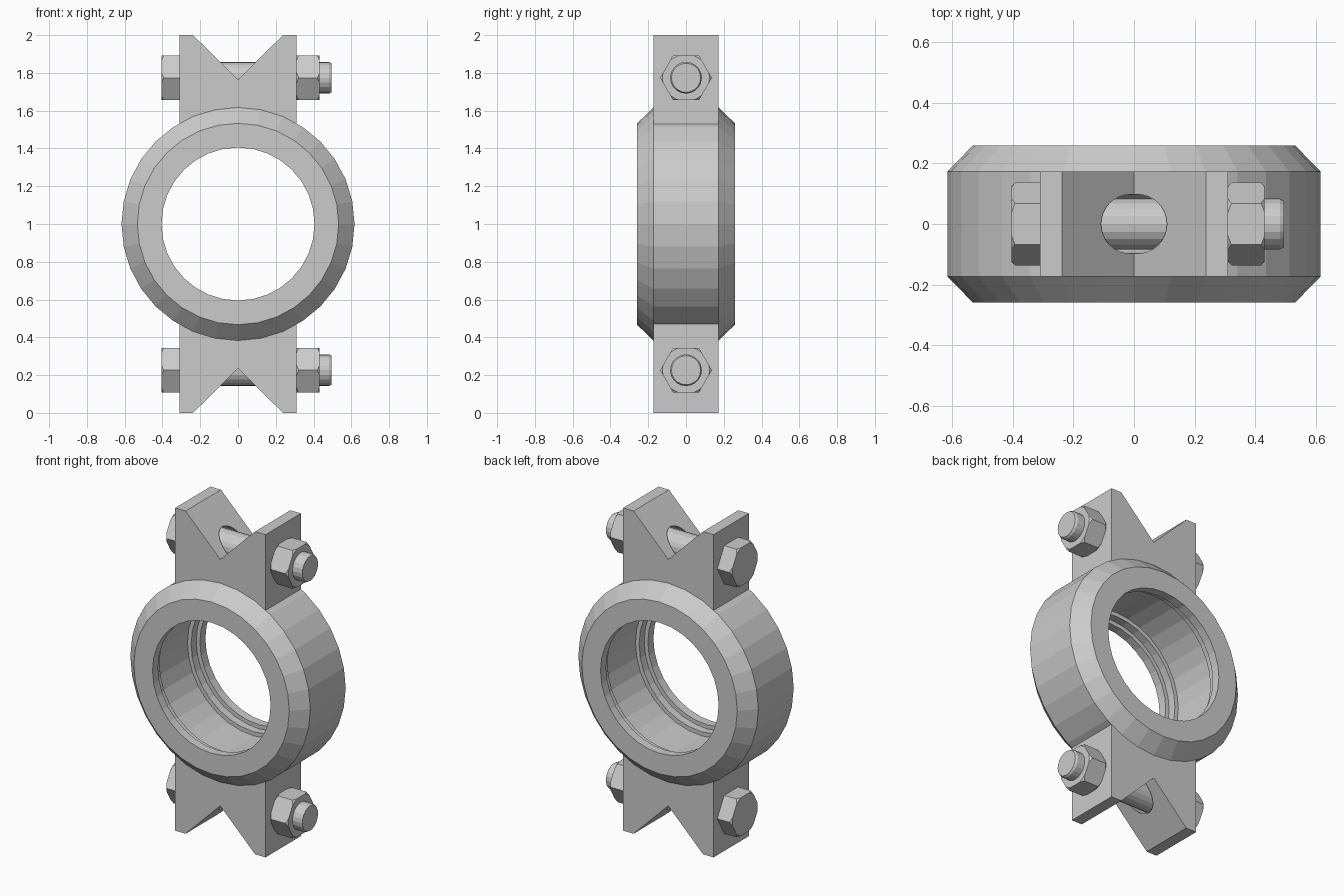
import bpy, bmesh, math
from mathutils import Matrix

cube = bpy.data.objects.get("Cube")
if cube:
    bpy.data.objects.remove(cube, do_unlink=True)

steel = bpy.data.materials.new("grey steel")
steel.use_nodes = True
GREY = (0.6, 0.6, 0.6, 1)
steel.diffuse_color = GREY
steel.node_tree.nodes["Principled BSDF"].inputs["Base Color"].default_value = GREY


def finish(name, bm):
    """Turn a bmesh into a linked object."""
    bmesh.ops.recalc_face_normals(bm, faces=bm.faces)
    mesh = bpy.data.meshes.new(name)
    bm.to_mesh(mesh)
    bm.free()
    mesh.materials.append(steel)
    obj = bpy.data.objects.new(name, mesh)
    bpy.context.collection.objects.link(obj)
    return obj


def lathe(name, profile, sides, axis, centre, closed=False):
    """Revolve (position along axis, radius) points about the x or y axis."""
    bm = bmesh.new()
    rows = []
    for along, radius in profile:
        row = []
        for i in range(sides):
            a = math.tau * i / sides
            c, s = radius * math.cos(a), radius * math.sin(a)
            row.append(bm.verts.new((along, c, s) if axis == "x" else (c, along, s)))
        rows.append(row)
    pairs = list(zip(rows, rows[1:]))
    if closed:
        pairs.append((rows[-1], rows[0]))
    else:
        bm.faces.new(rows[0])
        bm.faces.new(rows[-1])
    for a, b in pairs:
        for i in range(sides):
            j = (i + 1) % sides
            bm.faces.new((a[i], a[j], b[j], b[i]))
    bm.transform(Matrix.Translation(centre))
    return finish(name, bm)


def boolean(obj, cutter, operation):
    mod = obj.modifiers.new(operation.lower(), 'BOOLEAN')
    mod.operation = operation
    mod.solver = 'EXACT'
    mod.object = cutter
    cutter.hide_render = True
    cutter.hide_viewport = True
    cutter.display_type = 'WIRE'
    cutter.hide_set(True)


def hexagon(name, x0, x1, z, both_ends):
    """Hexagonal body with its corners turned down to a slight chamfer."""
    body = lathe(name, [(x0, 0.137), (x1, 0.137)], 6, "x", (0, 0, z))
    bevel = 0.014
    trim = [(x0, 0.124), (x0 + bevel, 0.139)]
    trim += [(x1 - bevel, 0.139), (x1, 0.124)] if both_ends else [(x1, 0.139)]
    cutter = lathe(name + "_trim", trim, 48, "x", (0, 0, z))
    boolean(body, cutter, 'INTERSECT')


# Clamp ring: chamfered outside, stepped pocket behind each inner lip
half = [(0.259, 0.405), (0.259, 0.533), (0.173, 0.617)]
pocket = [(0.155, 0.455), (0.155, 0.43), (0.205, 0.43), (0.205, 0.405)]
section = half + [(-y, r) for y, r in reversed(half)]
section += [(-y, r) for y, r in reversed(pocket)] + pocket
lathe("clamp_ring", section, 32, "y", (0, 0, 1), closed=True)

# Lugs with a V notch and their bolts, above and below the ring
outline = [(-0.31, 0.48), (0.31, 0.48), (0.31, 1), (0.238, 1), (0, 0.764), (-0.238, 1), (-0.31, 1)]
for label, side in (("upper", 1), ("lower", -1)):
    bm = bmesh.new()
    face = bm.faces.new([bm.verts.new((x, -0.173, 1 + side * z)) for x, z in outline])
    moved = bmesh.ops.extrude_face_region(bm, geom=[face])["geom"]
    bmesh.ops.translate(bm, vec=(0, 0.346, 0),
                        verts=[v for v in moved if isinstance(v, bmesh.types.BMVert)])
    lug = finish(label + "_lug", bm)

    z = 1 + side * 0.774
    hole = lathe(label + "_bolt_hole", [(-0.5, 0.098), (0.5, 0.098)], 32, "x", (0, 0, z))
    boolean(lug, hole, 'DIFFERENCE')

    hexagon(label + "_bolt_head", -0.405, -0.31, z, False)
    hexagon(label + "_nut", 0.31, 0.432, z, True)
    lathe(label + "_bolt_shank", [(-0.36, 0.084), (0.482, 0.084), (0.495, 0.077)],
          20, "x", (0, 0, z))
